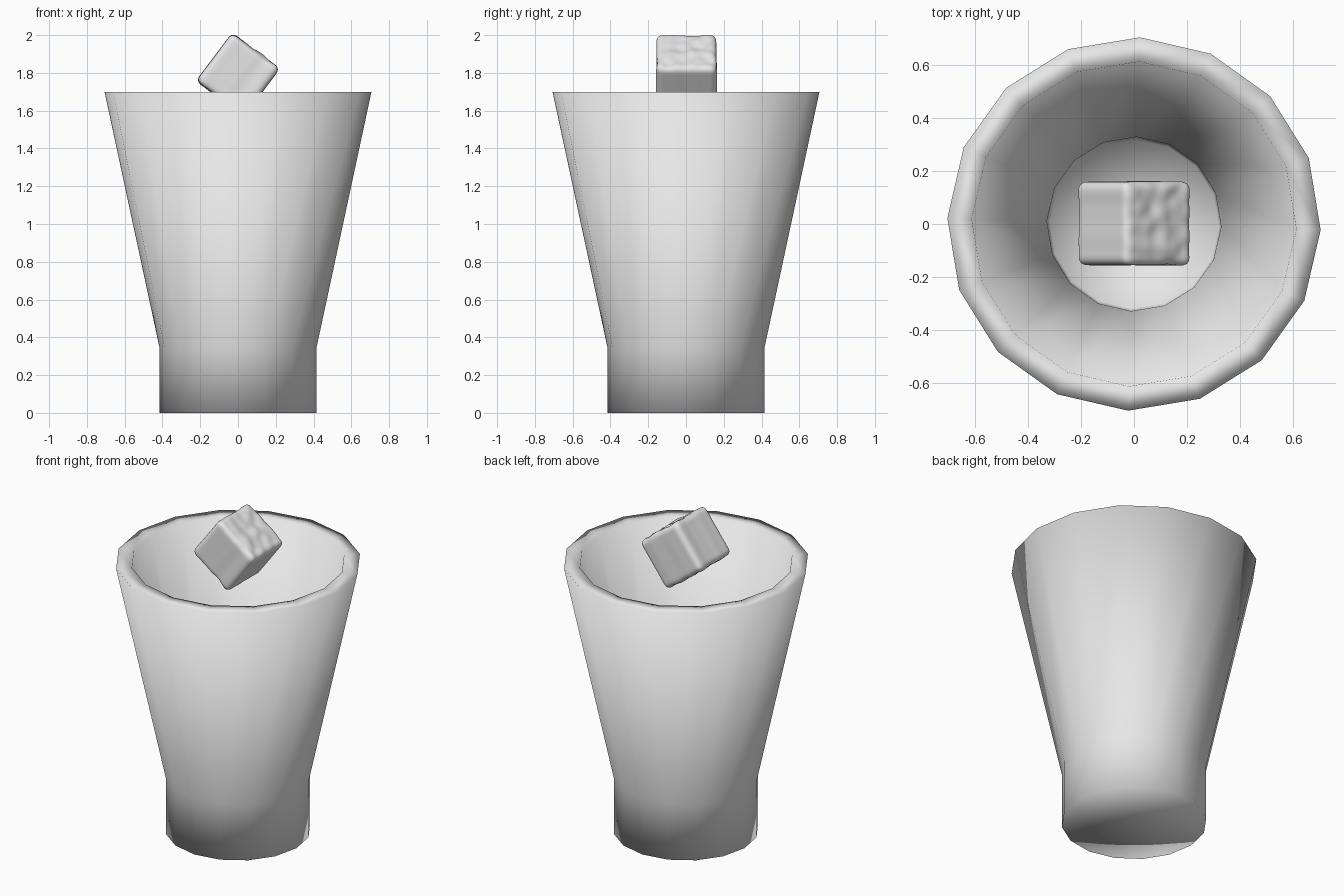
import bpy, bmesh, math
from mathutils import Vector, Matrix, noise

if "Cube" in bpy.data.objects:
    bpy.data.objects.remove(bpy.data.objects["Cube"])

SIDES = 16
TURN = math.radians(-1.8)


def material(name, rgb):
    m = bpy.data.materials.new(name)
    m.diffuse_color = (*rgb, 1)
    m.use_nodes = True
    m.node_tree.nodes["Principled BSDF"].inputs["Base Color"].default_value = m.diffuse_color
    return m


def finish(bm, name, mat):
    bmesh.ops.recalc_face_normals(bm, faces=bm.faces)
    for f in bm.faces:
        f.smooth = True
    me = bpy.data.meshes.new(name)
    bm.to_mesh(me)
    bm.free()
    me.materials.append(mat)
    ob = bpy.data.objects.new(name, me)
    bpy.context.collection.objects.link(ob)
    return ob


grey = material("light grey", (0.8, 0.8, 0.8))

# Drinking glass: closed turned profile (outside up, over the rim, inside down)
profile = [(0.417, 0.0), (0.417, 0.35), (0.707, 1.7),
           (0.615, 1.7), (0.33, 0.36), (0.32, 0.07)]
bm = bmesh.new()
rings = []
for r, z in profile:
    ring = []
    for i in range(SIDES):
        a = TURN + 2 * math.pi * i / SIDES
        ring.append(bm.verts.new((r * math.cos(a), r * math.sin(a), z)))
    rings.append(ring)
under = bm.verts.new((0, 0, 0))
floor = bm.verts.new((0, 0, 0.07))
for i in range(SIDES):
    j = (i + 1) % SIDES
    for a, b in zip(rings, rings[1:]):
        bm.faces.new((a[i], a[j], b[j], b[i]))
    bm.faces.new((rings[0][j], rings[0][i], under))
    bm.faces.new((rings[-1][i], rings[-1][j], floor))
finish(bm, "glass", grey)

# Ice cube: rounded, finely divided cube with a lumpy surface, tilted
HALF, ROUND = 0.158, 0.03
bm = bmesh.new()
bmesh.ops.create_cube(bm, size=2 * HALF)
bmesh.ops.subdivide_edges(bm, edges=bm.edges[:], cuts=23, use_grid_fill=True)
core = HALF - ROUND
tilt = Matrix.Translation((0, 0.003, 1.79)) @ Matrix.Rotation(math.radians(37), 4, 'Y')
for v in bm.verts:
    inner = Vector([max(-core, min(core, c)) for c in v.co])
    out = (v.co - inner).normalized()
    p = inner + out * ROUND
    # ripples run straight down the sides, lumps cover the top and bottom
    n = noise.noise(Vector((p.x * 16, p.y * 16, 3.1)))
    p += Vector((out.x * 0.005, out.y * 0.004, out.z * 0.011)) * n
    v.co = tilt @ p
finish(bm, "ice_cube", grey)
